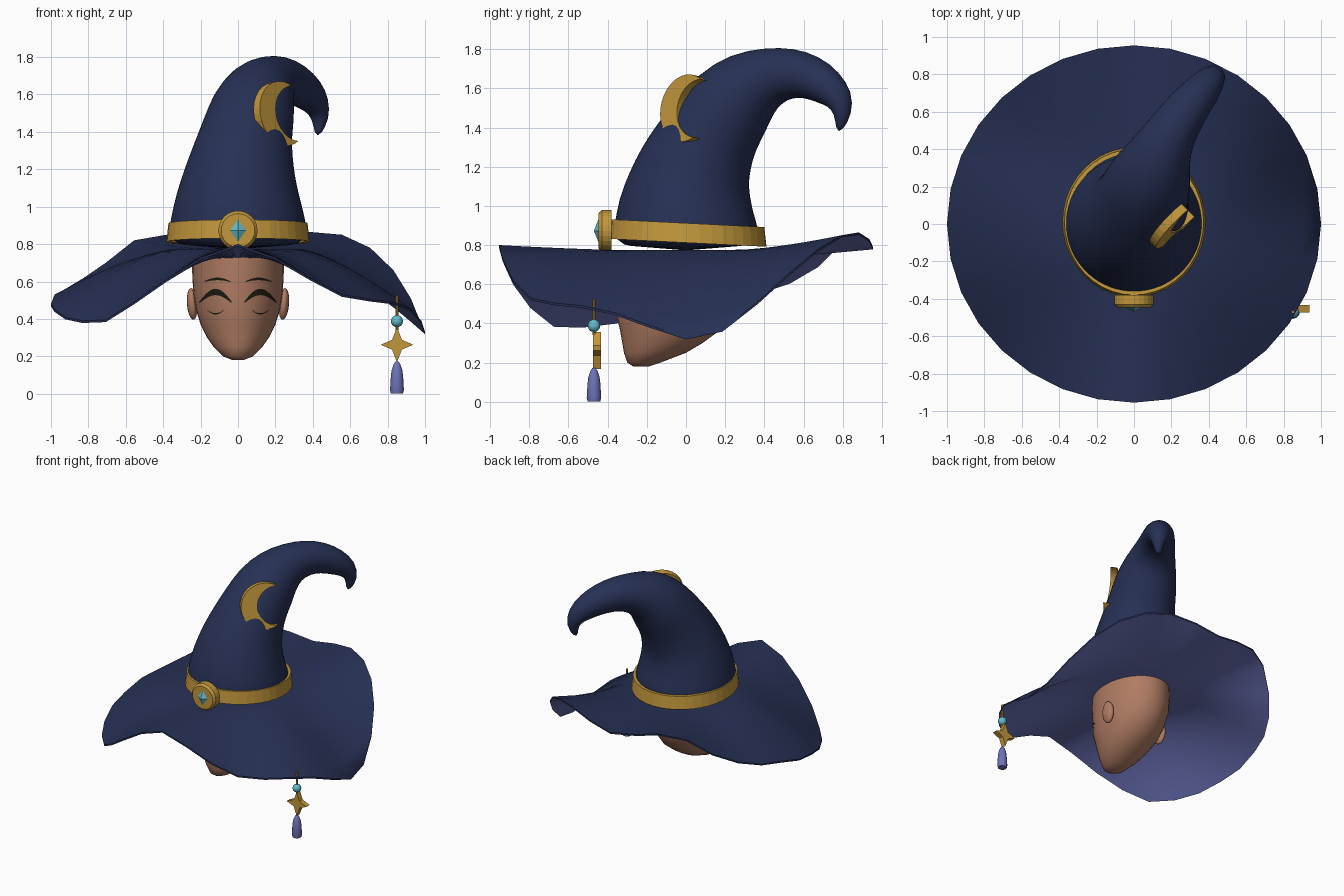
import bpy, bmesh
from math import sin, cos, pi, sqrt, radians
from mathutils import Vector, Matrix

old = bpy.data.objects.get("Cube")
if old:
    bpy.data.objects.remove(old)


def material(name, rgb):
    m = bpy.data.materials.new(name)
    m.use_nodes = True
    m.diffuse_color = (*rgb, 1)
    m.node_tree.nodes["Principled BSDF"].inputs["Base Color"].default_value = (*rgb, 1)
    return m


NAVY = material("navy cloth", (.02, .03, .09))
LILAC = material("lilac lining", (.15, .17, .48))
GOLD = material("gold", (.54, .31, .045))
CYAN = material("cyan gem", (.13, .5, .6))
SKIN = material("skin", (.43, .2, .125))
DARK = material("dark lashes", (.012, .011, .006))


def finish(name, bm, mats, angle=0):
    """Turn a bmesh into an object; angle > 0 shades it smooth below that angle."""
    bmesh.ops.remove_doubles(bm, verts=bm.verts, dist=1e-5)
    bmesh.ops.recalc_face_normals(bm, faces=bm.faces)
    me = bpy.data.meshes.new(name)
    bm.to_mesh(me)
    bm.free()
    for m in mats:
        me.materials.append(m)
    if angle:
        me.polygons.foreach_set("use_smooth", [True] * len(me.polygons))
        me.set_sharp_from_angle(angle=radians(angle))
    ob = bpy.data.objects.new(name, me)
    bpy.context.collection.objects.link(ob)
    return ob


def circle(c, u, v, n):
    c, u, v = Vector(c), Vector(u), Vector(v)
    return [c + u * cos(2 * pi * i / n) + v * sin(2 * pi * i / n) for i in range(n)]


def loft(rings, caps=True, loop=False):
    """Skin a row of equal rings; loop joins the last ring to the first."""
    bm = bmesh.new()
    vs = [[bm.verts.new(p) for p in r] for r in rings]
    n = len(rings[0])
    pairs = list(zip(vs, vs[1:])) + ([(vs[-1], vs[0])] if loop else [])
    for a, b in pairs:
        for i in range(n):
            j = (i + 1) % n
            bm.faces.new((a[i], a[j], b[j], b[i]))
    if caps:
        bm.faces.new(vs[0])
        bm.faces.new(vs[-1])
    return bm


def lathe(name, c, profile, mat, n, angle=0):
    """Round part on a vertical axis, profile given as (radius, height)."""
    rings = [circle((c[0], c[1], z), (r, 0, 0), (0, r, 0), n) for r, z in profile]
    return finish(name, loft(rings), [mat], angle)


# Wavy brim: outer rim heights counter-clockwise from +x
RIM = [.33, .37, .51, .66, .78, .85, .865, .83, .79, .82, .85, .82, .70, .615, .56, .53,
       .48, .45, .41, .39, .395, .49, .61, .73, .80, .73, .62, .53, .505, .49, .455, .39]


def brim_ring(t, lower):
    r = .33 + .67 * t
    ring = []
    for i, edge in enumerate(RIM):
        a = 2 * pi * i / len(RIM)
        z = .775 + (edge - .775) * t ** 1.45
        z -= lower * (.012 + .038 * (1 - t))
        ring.append(Vector((r * cos(a), .955 * r * sin(a), z)))
    return ring


steps = [i / 8 for i in range(9)]
bm = loft([brim_ring(t, 0) for t in steps] + [brim_ring(t, 1) for t in reversed(steps)])
bm.faces.ensure_lookup_table()
count = len(RIM)
for k, f in enumerate(bm.faces):
    below = 9 * count <= k < 17 * count or k == len(bm.faces) - 1
    f.material_index = 1 if below else 0
finish("hat_brim", bm, [NAVY, LILAC], 50)

# Bent crown: centre line and radius
SPINE = [(0, 0, .77, .388), (0, 0, .9, .368), (0, 0, 1.0, .348), (.005, .02, 1.1, .32),
         (.015, .045, 1.2, .292), (.03, .09, 1.3, .267), (.05, .15, 1.41, .242),
         (.08, .23, 1.52, .23), (.12, .33, 1.62, .19), (.17, .44, 1.665, .148),
         (.23, .54, 1.68, .128), (.30, .64, 1.66, .113), (.37, .72, 1.61, .097),
         (.42, .785, 1.55, .073), (.445, .805, 1.47, .046), (.425, .78, 1.38, .015)]
pts = [Vector(p[:3]) for p in SPINE]
rings = []
for i, p in enumerate(pts):
    t = (pts[min(i + 1, len(pts) - 1)] - pts[max(i - 1, 0)]).normalized()
    side = Vector((.88, -.47, 0))
    u = (side - t * side.dot(t)).normalized()
    r = SPINE[i][3]
    rings.append(circle(p, u * r, t.cross(u) * r, 28))
crown = finish("hat_crown", loft(rings), [NAVY], 60)
sub = crown.modifiers.new("smooth", "SUBSURF")
sub.levels = sub.render_levels = 1

# Tilted hat band
rings = []
for r, z in ((.36, .815), (.383, .812), (.372, .912), (.35, .912)):
    ring = circle((0, .01, z), (r, 0, 0), (0, r + .018, 0), 40)
    rings.append([p + Vector((0, 0, -.05 * p.y)) for p in ring])
finish("hat_band", loft(rings, caps=False, loop=True), [GOLD])

# Round buckle with a faceted gem
rings = [circle((0, y, .873), (r, 0, 0), (0, 0, r), 24)
         for r, y in ((.105, -.38), (.105, -.43), (.09, -.447), (.05, -.447))]
finish("buckle", loft(rings), [GOLD])
bm = bmesh.new()
gem = [bm.verts.new((x, -.445, z)) for x, z in ((.047, .873), (0, .936), (-.047, .873), (0, .81))]
peak = bm.verts.new((0, -.47, .873))
bm.faces.new(gem)
for i in range(4):
    bm.faces.new((gem[i], gem[(i + 1) % 4], peak))
finish("buckle_gem", bm, [CYAN])


def extrude(bm, depth):
    geo = bmesh.ops.extrude_face_region(bm, geom=bm.faces[:])
    moved = [g for g in geo["geom"] if isinstance(g, bmesh.types.BMVert)]
    bmesh.ops.translate(bm, verts=moved, vec=(0, 0, depth))


# Crescent moon: strip between two arcs, thickened and leaned on the crown
bm = bmesh.new()
rows = []
N = 20
for i in range(N + 1):
    a = radians(59 + 242 * i / N)
    b = radians(92 + 176 * i / N)
    outer = (.175 * cos(a), .175 * sin(a), -.024)
    inner = (.095 + .15 * cos(b), .15 * sin(b), -.024)
    rows.append((bm.verts.new(outer), bm.verts.new(inner)))
for (a, b), (c, d) in zip(rows, rows[1:]):
    bm.faces.new((a, b, d, c))
extrude(bm, .048)
s = Vector((1, 1, 0)).normalized()
up = Vector((-.12, .12, .985)).normalized()
frame = Matrix((s, up, s.cross(up))).transposed().to_4x4()
bm.transform(Matrix.Translation((.225, .01, 1.495)) @ frame)
finish("crescent_moon", bm, [GOLD])

# Head: rows of height, half width, front y, back y
HEAD = [(.18, .03, -.27, -.19), (.2, .08, -.3, -.13), (.25, .13, -.317, 0),
        (.3, .165, -.325, .085), (.37, .2, -.338, .18), (.45, .225, -.357, .24),
        (.55, .24, -.355, .28), (.65, .245, -.36, .29), (.76, .245, -.355, .285)]
rings = [circle((0, (f + b) / 2, z), (w, 0, 0), (0, (b - f) / 2, 0), 32) for z, w, f, b in HEAD]
finish("head", loft(rings), [SKIN], 70)


def face_y(x, z):
    for lo, hi in zip(HEAD, HEAD[1:]):
        if lo[0] <= z <= hi[0]:
            k = (z - lo[0]) / (hi[0] - lo[0])
            w, f, b = (lo[j] + (hi[j] - lo[j]) * k for j in (1, 2, 3))
            return (f + b) / 2 - (b - f) / 2 * sqrt(max(0, 1 - (x / w) ** 2)) - .005


def ribbon(name, sign, x0, x1, z0, rise, width):
    """Tapered painted arc that lies on the face."""
    bm = bmesh.new()
    rows = []
    for i in range(17):
        k = i / 16
        x = sign * (x0 + (x1 - x0) * k)
        z = z0 + rise * sin(pi * k)
        h = width * (.15 + .35 * sin(pi * k))
        rows.append([bm.verts.new((x, face_y(x, q), q)) for q in (z - h, z, z + h)])
    for a, b in zip(rows, rows[1:]):
        for j in (0, 1):
            bm.faces.new((a[j], b[j], b[j + 1], a[j + 1]))
    finish(name, bm, [DARK])


for sign, label in ((1, "left"), (-1, "right")):
    ribbon(label + "_eyebrow", sign, .04, .18, .6, .014, .014)
    ribbon(label + "_upper_lash", sign, .035, .205, .49, .054, .034)
    ribbon(label + "_lower_lash", sign, .075, .165, .447, -.02, .007)
    # Ears
    bm = bmesh.new()
    place = Matrix.Translation((sign * .245, 0, .48)) @ Matrix.Rotation(sign * .08, 4, "Y")
    bmesh.ops.create_uvsphere(bm, u_segments=16, v_segments=10, radius=1,
                              matrix=place @ Matrix.Diagonal((.028, .055, .085, 1)))
    finish(label + "_ear", bm, [SKIN], 60)

# Hanging charm: cord, bead, four-pointed star and tassel
CX, CY = .85, -.47
lathe("charm_cord", (CX, CY), [(.008, .34), (.008, .525)], GOLD, 8)
bm = bmesh.new()
bmesh.ops.create_uvsphere(bm, u_segments=16, v_segments=10, radius=.032,
                          matrix=Matrix.Translation((CX, CY, .388)))
finish("charm_bead", bm, [CYAN], 60)
bm = bmesh.new()
star = []
for i in range(8):
    r = .037 if i % 2 else (.087 if i % 4 == 0 else .095)
    star.append(bm.verts.new((r * cos(pi * i / 4), r * sin(pi * i / 4), -.02)))
bm.faces.new(star)
extrude(bm, .04)
bm.transform(Matrix.Translation((CX, CY + .016, .262)) @ Matrix.Rotation(pi / 2, 4, "X"))
finish("charm_star", bm, [GOLD])
lathe("charm_tassel", (CX, CY), [(.032, 0), (.037, .02), (.033, .09), (.029, .125),
                                 (.018, .158), (.008, .172)], LILAC, 12, 50)
